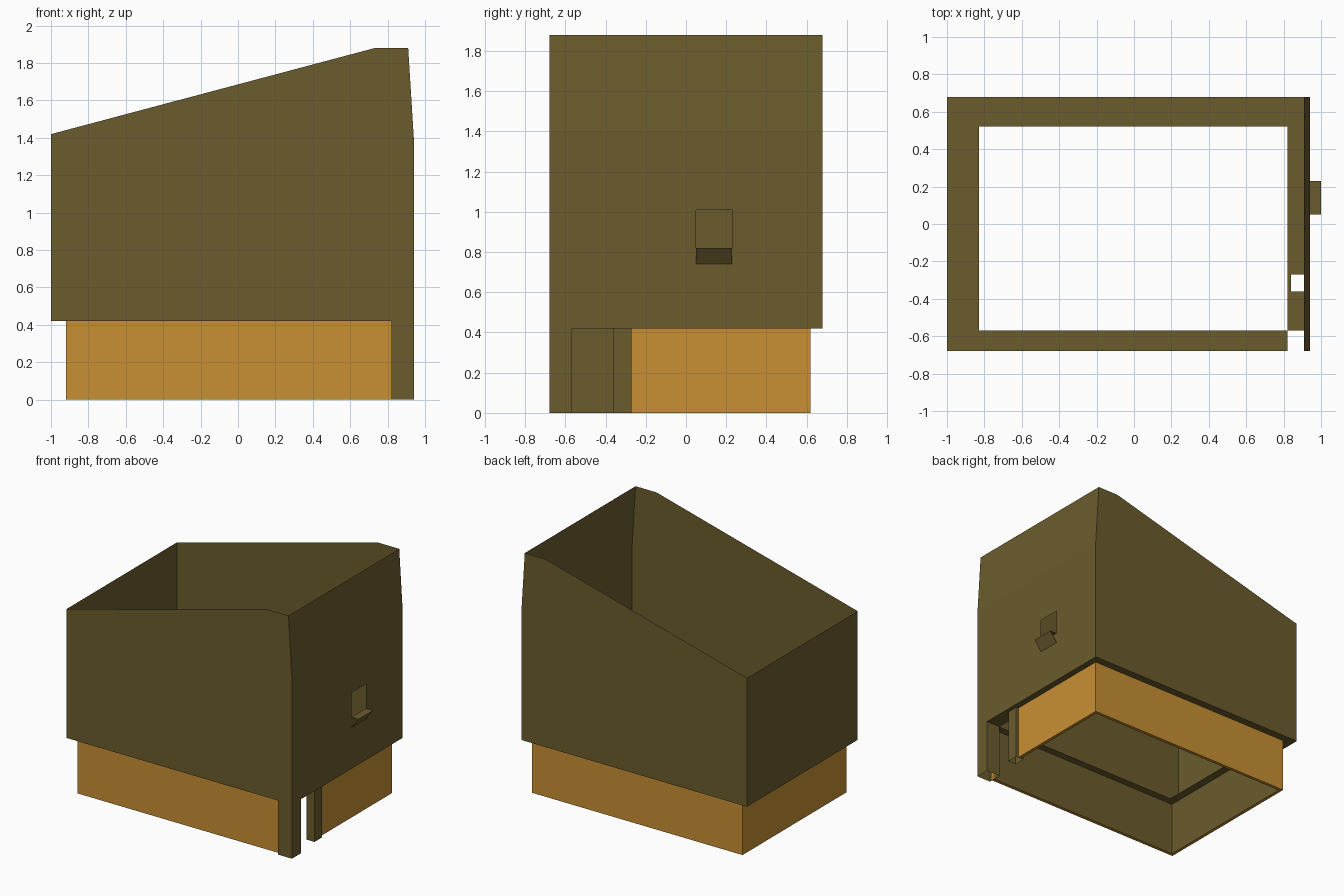
import bpy, bmesh

if "Cube" in bpy.data.objects:
    bpy.data.objects.remove(bpy.data.objects["Cube"])

def material(name, rgb):
    m = bpy.data.materials.new(name)
    m.diffuse_color = (*rgb, 1)
    m.use_nodes = True
    m.node_tree.nodes["Principled BSDF"].inputs["Base Color"].default_value = m.diffuse_color
    return m

OLIVE = material("olive", (0.147, 0.107, 0.027))
ORANGE = material("orange", (0.578, 0.279, 0.034))

def build(name, faces, mats=(OLIVE,), rule=None):
    """Make an object from a list of polygons, each a list of points."""
    bm = bmesh.new()
    for pts in faces:
        f = bm.faces.new([bm.verts.new(p) for p in pts])
        f.normal_update()
        if rule:
            f.material_index = rule(f)
    bmesh.ops.remove_doubles(bm, verts=bm.verts, dist=0.0005)
    me = bpy.data.meshes.new(name)
    bm.to_mesh(me)
    bm.free()
    for m in mats:
        me.materials.append(m)
    ob = bpy.data.objects.new(name, me)
    bpy.context.collection.objects.link(ob)
    return ob

def grid(us, vs, point, skip):
    """Sheet of rectangles, leaving out the cells picked by skip."""
    out = []
    for i in range(len(us) - 1):
        for j in range(len(vs) - 1):
            if not skip(i, j):
                a, b, c, d = us[i], us[i + 1], vs[j], vs[j + 1]
                out.append([point(a, c), point(b, c), point(b, d), point(a, d)])
    return out

def tube(x0, x1, y0, y1, z0, z1):
    """Four upright walls, open at both ends."""
    c = [(x0, y0), (x1, y0), (x1, y1), (x0, y1)]
    return [[(*c[i], z0), (*c[(i + 1) % 4], z0), (*c[(i + 1) % 4], z1), (*c[i], z1)]
            for i in range(4)]

W, Z = 0.68, 0.42   # half depth of the shell, height of its floor

# Shell: thin side walls from a profile, open at the top
profile = [(-1, Z), (0.94, Z), (0.94, 1.40), (0.91, 1.88), (0.73, 1.88), (-1, 1.42)]
walls = [[(x, -W, z) for x, z in profile],
         [(x, W, z) for x, z in reversed(profile)],
         [(-1, W, Z), (-1, -W, Z), (-1, -W, 1.42), (-1, W, 1.42)],
         [(0.94, -W, 1.40), (0.94, W, 1.40), (0.91, W, 1.88), (0.91, -W, 1.88)]]
# Right wall with the slot cut out
walls += grid([-W, 0.05, 0.23, W], [Z, 0.82, 1.01, 1.40],
              lambda y, z: (0.94, y, z), lambda i, j: i == 1 and j == 1)
build("shell", walls)

# Floor ring with the main opening and holes above the two hollow posts
build("floor_ring",
      grid([-1, -0.83, 0.82, 0.84, 0.91, 0.94], [-W, -0.57, -0.36, -0.27, 0.52, W],
           lambda x, y: (x, y, Z),
           lambda i, j: (i == 1 and 1 <= j <= 3) or (i == 3 and j == 2) or (i >= 2 and j == 0)))

# Slot lip: a flat shelf and a slanted sheet below it
build("slot_lip", [
    [(0.94, 0.05, 0.82), (1, 0.05, 0.82), (1, 0.23, 0.82), (0.94, 0.23, 0.82)],
    [(0.94, 0.05, 0.74), (0.94, 0.23, 0.74), (1, 0.23, 0.82), (1, 0.05, 0.82)]])

# Hollow posts either side of the gap
build("corner_post", tube(0.82, 0.94, -W, -0.57, 0, Z))
build("inner_post", tube(0.84, 0.91, -0.36, -0.27, 0, Z))

# Skirt walls: orange outside and on the rim, olive on the inward faces
T = 0.025
def skirt(name, x0, x1, y0, y1, inward):
    rim = [[(x0, y1, z), (x1, y1, z), (x1, y0, z), (x0, y0, z)] for z in (0,)]
    build(name, tube(x0, x1, y0, y1, 0, Z) + rim, (ORANGE, OLIVE),
          lambda f: int(f.normal.x * inward[0] + f.normal.y * inward[1] > 0.9))

skirt("skirt_front", -0.92, 0.82, -0.655, -0.655 + T, (0, 1))
skirt("skirt_back", -0.92, 0.89, 0.62 - T, 0.62, (0, -1))
skirt("skirt_left", -0.92, -0.92 + T, -0.655 + T, 0.62 - T, (1, 0))
skirt("skirt_right", 0.89 - T, 0.89, -0.27, 0.62 - T, (-1, 0))
